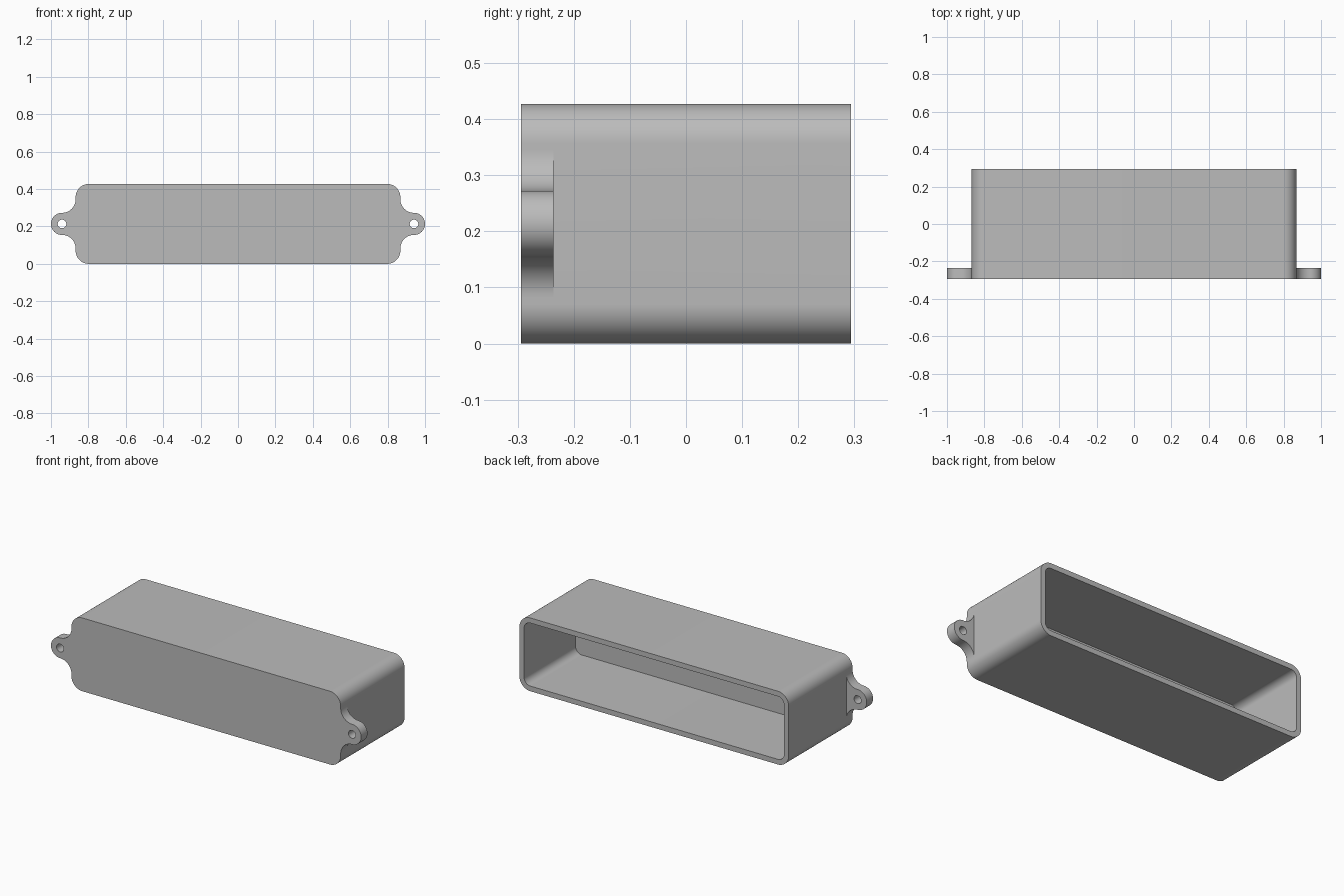
import bpy, bmesh
from math import cos, sin, pi, radians

FRONT, BACK = -0.294, 0.294
POCKET = -0.18            # inner face of the thick front wall
EAR_BACK = -0.236
HALF_W, HEIGHT = 0.868, 0.427
MID = HEIGHT / 2
WALL = 0.03

if "Cube" in bpy.data.objects:
    bpy.data.objects.remove(bpy.data.objects["Cube"])

grey = bpy.data.materials.new("plain grey")
grey.use_nodes = True
COLOR = (0.5, 0.5, 0.5, 1)
grey.diffuse_color = COLOR
grey.node_tree.nodes["Principled BSDF"].inputs["Base Color"].default_value = COLOR


def arc(cx, cz, r, start, end, steps=16):
    """Points on an arc in the xz plane, angles in degrees."""
    angles = [radians(start + (end - start) * i / steps) for i in range(steps + 1)]
    return [(cx + r * cos(a), cz + r * sin(a)) for a in angles]


def rounded_rect(inset, r):
    w, h = HALF_W - inset - r, MID - inset - r
    corners = [(w, h, 0), (-w, h, 90), (-w, -h, 180), (w, -h, 270)]
    return [p for x, z, a in corners for p in arc(x, MID + z, r, a, a + 90)]


def loft(name, sections):
    """Closed solid through (profile, y) sections with capped ends."""
    bm = bmesh.new()
    loops = [[bm.verts.new((x, y, z)) for x, z in pts] for pts, y in sections]
    for a, b in zip(loops, loops[1:]):
        for i in range(len(a)):
            j = (i + 1) % len(a)
            bm.faces.new((a[i], a[j], b[j], b[i]))
    bm.faces.new(loops[0])
    bm.faces.new(loops[-1])
    bmesh.ops.recalc_face_normals(bm, faces=bm.faces)
    mesh = bpy.data.meshes.new(name)
    bm.to_mesh(mesh)
    bm.free()
    mesh.materials.append(grey)
    obj = bpy.data.objects.new(name, mesh)
    bpy.context.scene.collection.objects.link(obj)
    return obj


# Open-backed box: outer skin, rim, then pocket
outer, inner = rounded_rect(0, 0.07), rounded_rect(WALL, 0.04)
housing = loft("housing", [(outer, FRONT), (outer, BACK), (inner, BACK), (inner, POCKET)])

# Mounting ears: round tip blended into the side by concave fillets
TIP_R = 0.059
TIP_X = 1 - TIP_R
FILLET = TIP_X - HALF_W
rise = TIP_R + FILLET
ear = ([(HALF_W - 0.06, MID - rise)]
       + arc(TIP_X, MID - rise, FILLET, 180, 90)
       + arc(TIP_X, MID, TIP_R, -90, 90, 32)[1:-1]
       + arc(TIP_X, MID + rise, FILLET, 270, 180)
       + [(HALF_W - 0.06, MID + rise)])
hole = arc(TIP_X, MID, 0.023, 0, 360, 32)[:-1]

helpers = []
for side, sign in (("left", 1), ("right", -1)):
    for part, pts, y0, y1, op in (("ear", ear, FRONT, EAR_BACK, 'UNION'),
                                  ("screw_hole", hole, FRONT - 0.1, EAR_BACK + 0.05, 'DIFFERENCE')):
        flipped = [(sign * x, z) for x, z in pts]
        tool = loft(f"{side}_{part}", [(flipped, y0), (flipped, y1)])
        tool.hide_render = True
        mod = housing.modifiers.new(tool.name, 'BOOLEAN')
        mod.operation, mod.solver, mod.object = op, 'EXACT', tool
        helpers.append(tool)

# Bake the booleans, drop the helpers and merge coplanar faces
depsgraph = bpy.context.evaluated_depsgraph_get()
baked = bpy.data.meshes.new_from_object(housing.evaluated_get(depsgraph))
housing.modifiers.clear()
housing.data = baked
for tool in helpers:
    bpy.data.objects.remove(tool)
bm = bmesh.new()
bm.from_mesh(baked)
bmesh.ops.remove_doubles(bm, verts=bm.verts, dist=0.0001)
bmesh.ops.dissolve_limit(bm, angle_limit=radians(0.5), verts=bm.verts, edges=bm.edges)
bm.to_mesh(baked)
bm.free()

bpy.ops.object.select_all(action='DESELECT')
housing.select_set(True)
bpy.context.view_layer.objects.active = housing
bpy.ops.object.shade_smooth_by_angle(angle=radians(30))
